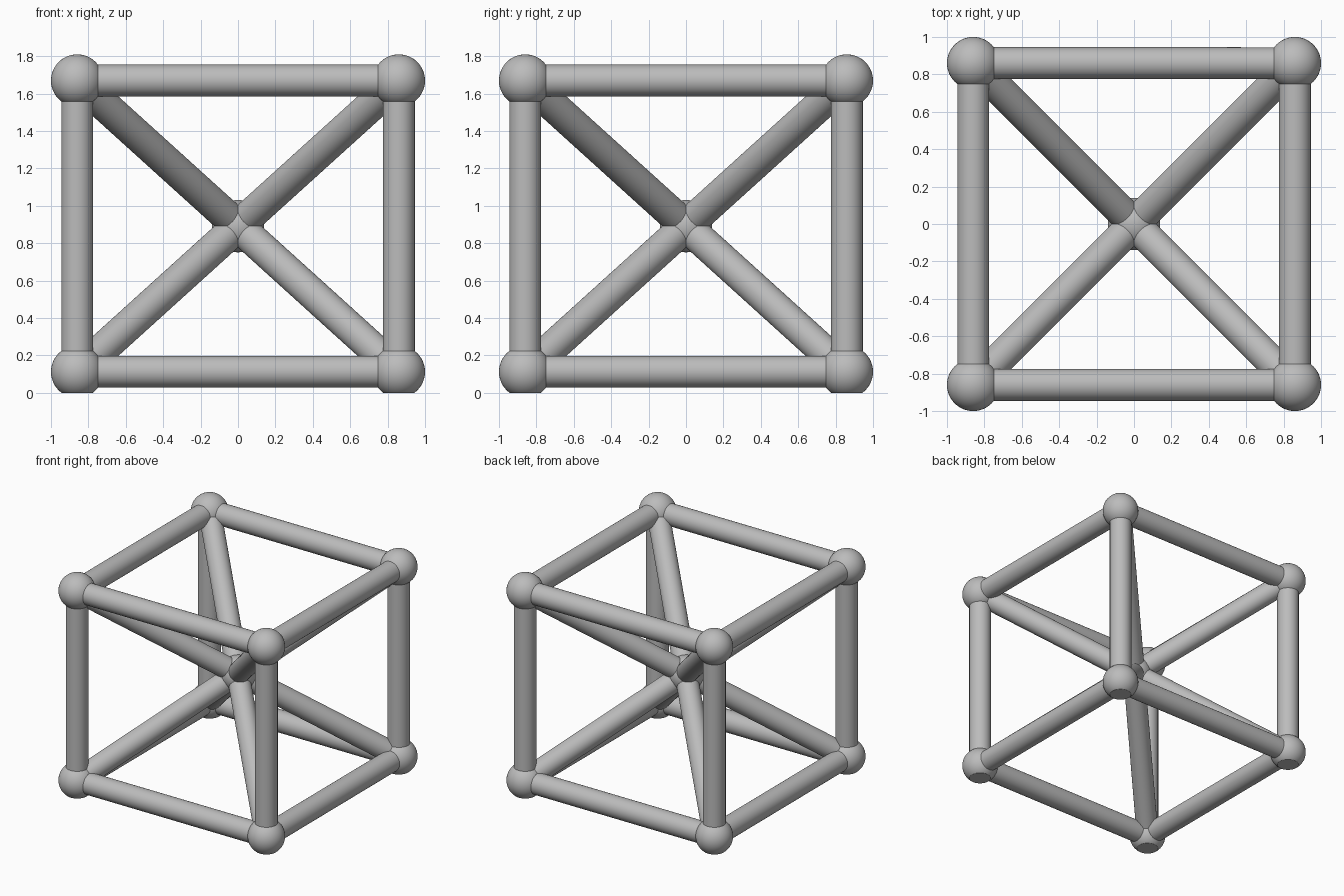
import bpy, bmesh, math
from mathutils import Vector

if "Cube" in bpy.data.objects:
    bpy.data.objects.remove(bpy.data.objects["Cube"])

HALF = 0.86               # corner offset in x and y
LOW, HIGH = 0.113, 1.67   # heights of lower and upper corners
BALL, ROD = 0.14, 0.085   # radii
CENTRE = Vector((0, 0, (LOW + HIGH) / 2))

grey = bpy.data.materials.new("grey")
grey.diffuse_color = (0.5, 0.5, 0.5, 1)
grey.use_nodes = True
grey.node_tree.nodes["Principled BSDF"].inputs["Base Color"].default_value = grey.diffuse_color


def finish(name):
    ob = bpy.context.object
    ob.name = name
    ob.data.materials.append(grey)
    bpy.ops.object.shade_smooth_by_angle(angle=math.radians(35))
    return ob


def ball(name, pos):
    bpy.ops.mesh.primitive_uv_sphere_add(segments=48, ring_count=24, radius=BALL, location=pos)
    return finish(name)


def rod(name, a, b):
    d = b - a
    bpy.ops.mesh.primitive_cylinder_add(vertices=48, radius=ROD, depth=d.length, location=(a + b) / 2)
    bpy.context.object.rotation_euler = d.to_track_quat('Z', 'Y').to_euler()
    return finish(name)


def flatten_base(ob):
    # slice the ball level with the ground and cap it
    bm = bmesh.new()
    bm.from_mesh(ob.data)
    bmesh.ops.bisect_plane(bm, geom=bm.verts[:] + bm.edges[:] + bm.faces[:],
                           plane_co=(0, 0, -LOW), plane_no=(0, 0, -1), clear_outer=True)
    rim = [e for e in bm.edges if e.is_boundary]
    cap = bmesh.ops.contextual_create(bm, geom=rim)["faces"]
    for f in cap:
        f.smooth = False
        for e in f.edges:
            e.smooth = False
    bmesh.ops.recalc_face_normals(bm, faces=bm.faces[:])
    bm.to_mesh(ob.data)
    bm.free()


# corner and centre balls
ring = [(-HALF, -HALF), (HALF, -HALF), (HALF, HALF), (-HALF, HALF)]
lower = [Vector((x, y, LOW)) for x, y in ring]
upper = [Vector((x, y, HIGH)) for x, y in ring]
ball("centre_ball", CENTRE)
for p in lower:
    flatten_base(ball("lower_ball", p))
for p in upper:
    ball("upper_ball", p)

# frame edges and diagonals through the centre
for i in range(4):
    j = (i + 1) % 4
    rod("lower_rail", lower[i], lower[j])
    rod("upper_rail", upper[i], upper[j])
    rod("post", lower[i], upper[i])
    rod("diagonal", lower[i], upper[(i + 2) % 4])
